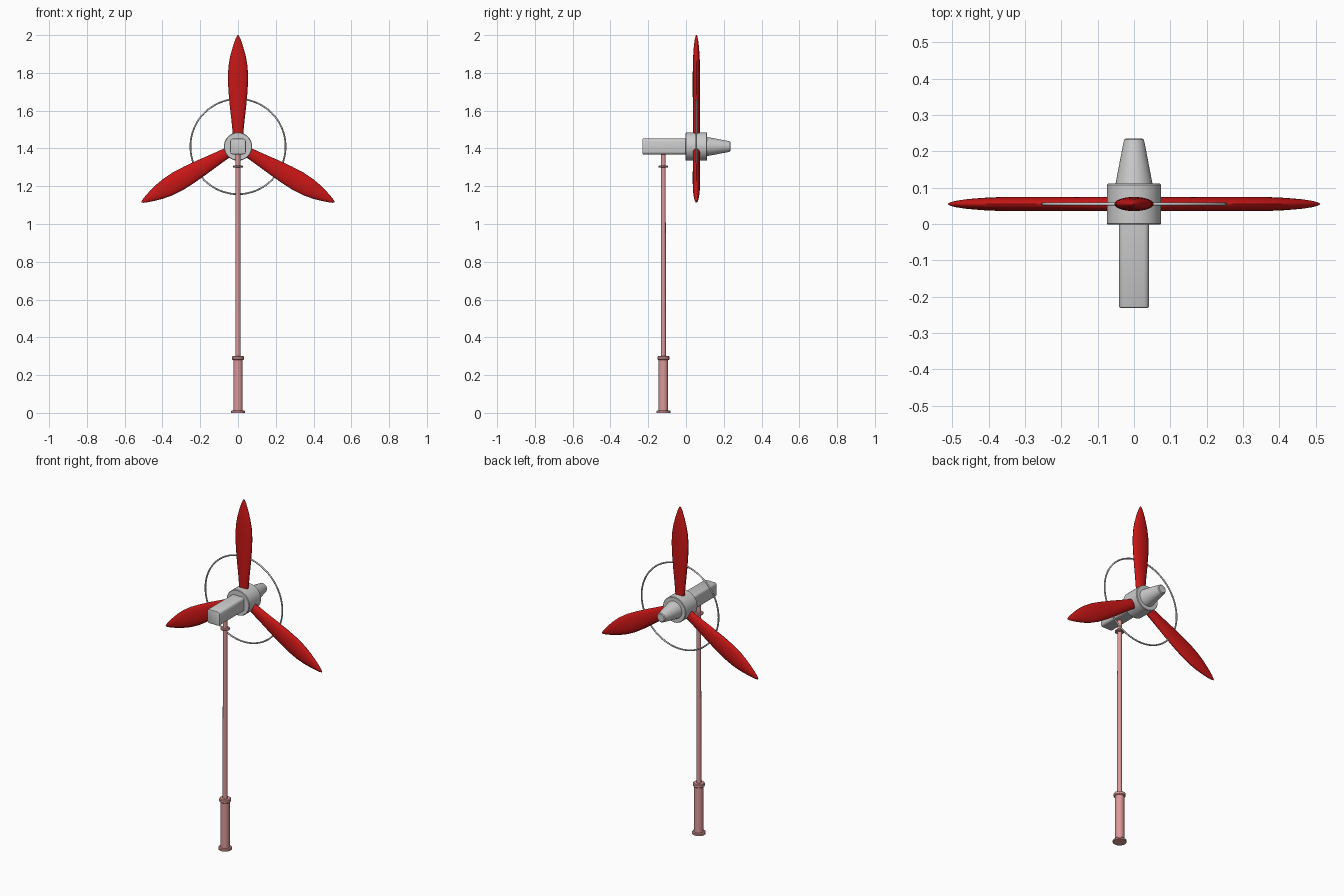
import bpy, bmesh, math
from mathutils import Matrix

if "Cube" in bpy.data.objects:
    bpy.data.objects.remove(bpy.data.objects["Cube"])

HUB_Z, ROTOR_Y, TOWER_Y = 1.41, 0.055, -0.12


def material(name, rgb):
    m = bpy.data.materials.new(name)
    m.diffuse_color = (*rgb, 1)
    m.use_nodes = True
    m.node_tree.nodes["Principled BSDF"].inputs["Base Color"].default_value = m.diffuse_color
    return m


RED = material("blade_red", (0.58, 0.008, 0.008))
PINK = material("tower_pink", (0.72, 0.32, 0.32))


def finish(name, bm, mat=None, angle=35):
    bmesh.ops.recalc_face_normals(bm, faces=bm.faces)
    me = bpy.data.meshes.new(name)
    bm.to_mesh(me)
    bm.free()
    ob = bpy.data.objects.new(name, me)
    bpy.context.collection.objects.link(ob)
    if mat:
        me.materials.append(mat)
    bpy.ops.object.select_all(action='DESELECT')
    ob.select_set(True)
    bpy.context.view_layer.objects.active = ob
    bpy.ops.object.shade_smooth_by_angle(angle=math.radians(angle))
    return ob


def loft(name, sections, matrix, mat=None, n=32):
    """Elliptical sections (height, half_x, half_y) skinned along z, capped."""
    bm = bmesh.new()
    rings = []
    for h, a, b in sections:
        rings.append([bm.verts.new((a * math.cos(2 * math.pi * i / n),
                                    b * math.sin(2 * math.pi * i / n), h))
                      for i in range(n)])
    for lo, hi in zip(rings, rings[1:]):
        for i in range(n):
            j = (i + 1) % n
            bm.faces.new((lo[i], lo[j], hi[j], hi[i]))
    bm.faces.new(rings[0])
    bm.faces.new(rings[-1])
    bm.transform(matrix)
    return finish(name, bm, mat)


def lathe(name, profile, matrix, mat=None):
    return loft(name, [(h, r, r) for h, r in profile], matrix, mat)


# Tower: foot, sleeve, pole and neck
tower = Matrix.Translation((0, TOWER_Y, 0))
lathe("base_flange", [(0, .037), (.009, .037), (.013, .033)], tower, PINK)
lathe("lower_sleeve", [(.01, .025), (.285, .025)], tower, PINK)
lathe("sleeve_collar", [(.28, .028), (.284, .032), (.297, .032), (.301, .028)], tower, PINK)
lathe("pole", [(.295, .0135), (1.305, .0125)], tower, PINK)
lathe("pole_collar", [(1.298, .022), (1.301, .026), (1.306, .026), (1.309, .022)], tower, PINK)
lathe("neck", [(1.305, .012), (1.385, .012)], tower, PINK)

# Hub and nose cone, turned to point along +y
axis = Matrix.Translation((0, 0, HUB_Z)) @ Matrix.Rotation(-math.pi / 2, 4, 'X')
lathe("hub", [(-.002, .072), (.001, .075), (.108, .075), (.111, .072)], axis)
lathe("nose_cone", [(.10, .053), (.225, .029), (.232, .027), (.236, .022)], axis)

# Nacelle: rounded square bar behind the hub
bm = bmesh.new()
bmesh.ops.create_cube(bm, size=1)
bm.transform(Matrix.Translation((0, -.1105, HUB_Z)) @ Matrix.Diagonal((.083, .241, .083, 1)))
long_edges = [e for e in bm.edges if abs(e.verts[0].co.y - e.verts[1].co.y) > .1]
bmesh.ops.bevel(bm, geom=long_edges, offset=.014, segments=3, profile=.5, affect='EDGES')
end_edges = [e for e in bm.edges if all(v.co.y < -.22 for v in e.verts)]
bmesh.ops.bevel(bm, geom=end_edges, offset=.005, segments=2, profile=.5, affect='EDGES')
finish("nacelle", bm)

# Three blades around the hub
BLADE = [(.05, .027, .019), (.09, .030, .019), (.15, .036, .019), (.22, .044, .019),
         (.30, .051, .0195), (.37, .054, .0195), (.43, .050, .019), (.48, .041, .017),
         (.53, .027, .0135), (.565, .015, .009), (.583, .007, .005), (.59, .002, .002)]
for k in range(3):
    spin = Matrix.Translation((0, ROTOR_Y, HUB_Z)) @ Matrix.Rotation(k * 2 * math.pi / 3, 4, 'Y')
    loft(f"blade_{k + 1}", BLADE, spin, RED, 24)

# Thin stay ring passing through the blades
bm = bmesh.new()
N, M, R, r = 64, 10, .252, .0045
grid = [[bm.verts.new(((R + r * math.cos(2 * math.pi * j / M)) * math.cos(2 * math.pi * i / N),
                       ROTOR_Y + r * math.sin(2 * math.pi * j / M),
                       HUB_Z + (R + r * math.cos(2 * math.pi * j / M)) * math.sin(2 * math.pi * i / N)))
         for j in range(M)] for i in range(N)]
for i in range(N):
    for j in range(M):
        a, b = grid[i], grid[(i + 1) % N]
        bm.faces.new((a[j], b[j], b[(j + 1) % M], a[(j + 1) % M]))
finish("stay_ring", bm, None, 60)
